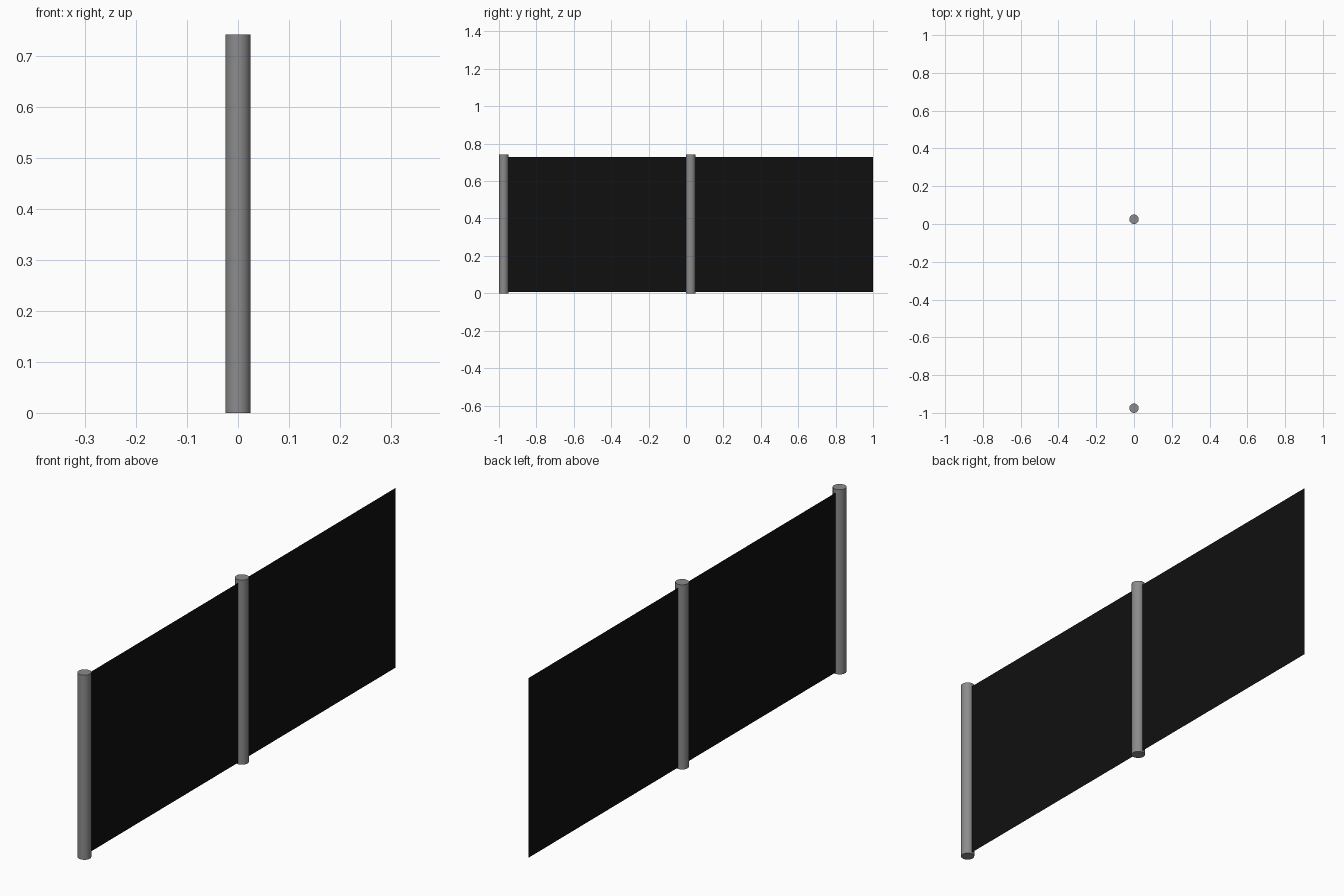
import bpy
import math

cube = bpy.data.objects.get("Cube")
if cube:
    bpy.data.objects.remove(cube, do_unlink=True)

POST_RADIUS = 0.025
POST_HEIGHT = 0.742
PANEL_BOTTOM, PANEL_TOP = 0.006, 0.728


def make_material(name, level):
    mat = bpy.data.materials.new(name)
    mat.use_nodes = True
    colour = (level, level, level, 1)
    mat.diffuse_color = colour
    mat.node_tree.nodes["Principled BSDF"].inputs["Base Color"].default_value = colour
    return mat


post_grey = make_material("post grey", 0.26)
panel_black = make_material("panel black", 0.005)


def add_post(name, y):
    bpy.ops.mesh.primitive_cylinder_add(
        vertices=32, radius=POST_RADIUS, depth=POST_HEIGHT,
        location=(0, y, POST_HEIGHT / 2))
    post = bpy.context.object
    post.name = name
    post.data.materials.append(post_grey)
    bpy.ops.object.shade_smooth_by_angle(angle=math.radians(40))


def add_panel(name, y_start, y_end):
    # Thin upright sheet in the plane x = 0
    corners = [(0, y_start, PANEL_BOTTOM), (0, y_end, PANEL_BOTTOM),
               (0, y_end, PANEL_TOP), (0, y_start, PANEL_TOP)]
    mesh = bpy.data.meshes.new(name)
    mesh.from_pydata(corners, [], [(0, 1, 2, 3)])
    mesh.materials.append(panel_black)
    panel = bpy.data.objects.new(name, mesh)
    bpy.context.collection.objects.link(panel)


# Each bay is a round post with a sheet running back from it
for label, start, end in (("front", -1 + POST_RADIUS, POST_RADIUS),
                          ("back", POST_RADIUS, 1)):
    add_post(label + "_post", start)
    add_panel(label + "_panel", start, end)
